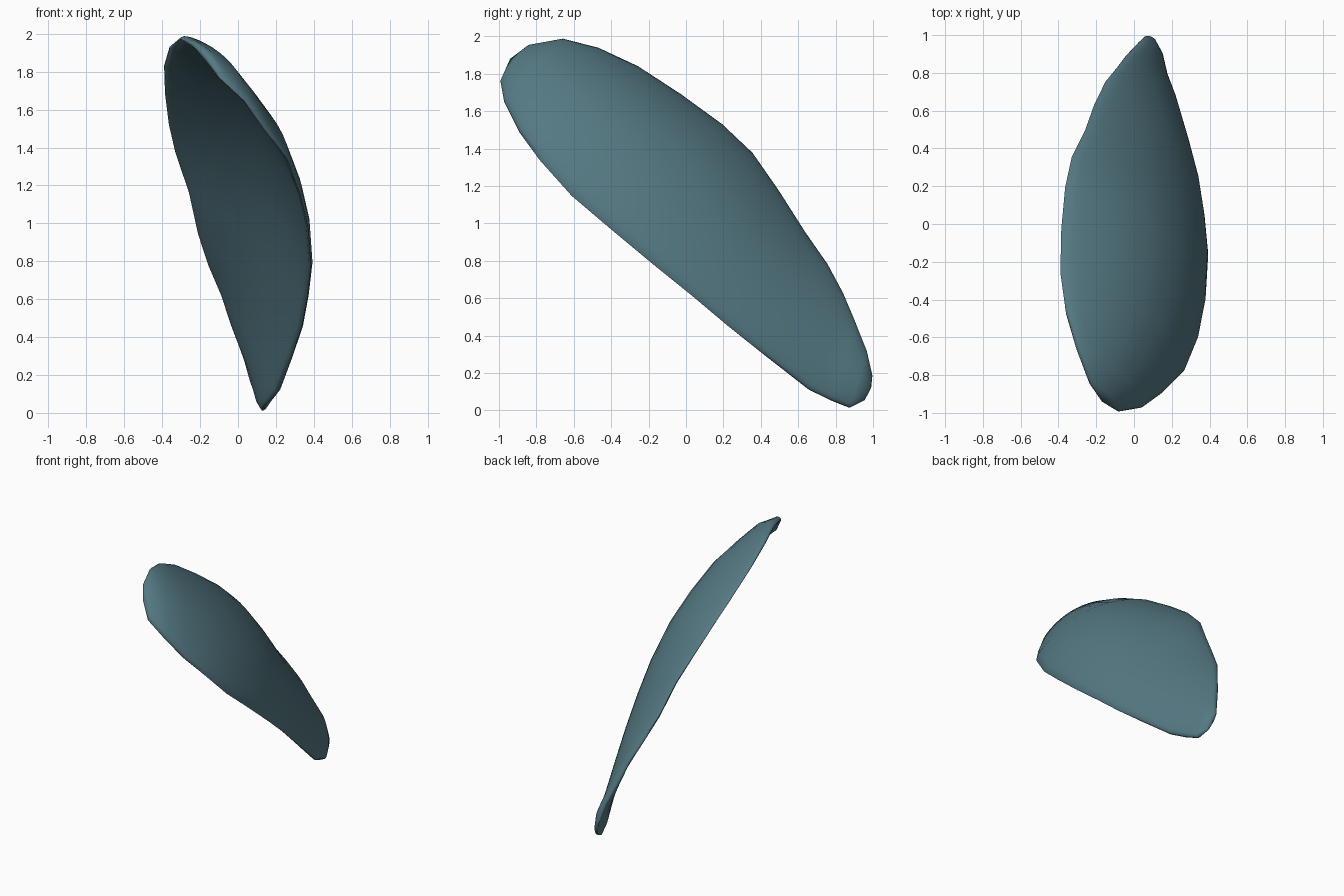
import bpy, bmesh, math
from mathutils import Vector

if "Cube" in bpy.data.objects:
    bpy.data.objects.remove(bpy.data.objects["Cube"])

# Paired stations along the two long rims of the curved leaf-like plate
low = [(-.17,-.94,1.88), (-.07,-1,1.75), (.05,-.98,1.64), (.16,-.9,1.48), (.27,-.79,1.33),
       (.34,-.62,1.14), (.38,-.42,.97), (.395,-.18,.77), (.375,.03,.6), (.345,.22,.44),
       (.29,.42,.28), (.22,.65,.1), (.17,.77,.04), (.14,.87,0), (.11,.95,.04), (.08,.99,.12)]
high = [(-.17,-.94,1.88), (-.24,-.83,1.96), (-.31,-.65,1.99), (-.37,-.46,1.94), (-.4,-.25,1.84),
        (-.395,-.02,1.69), (-.375,.2,1.53), (-.34,.36,1.38), (-.27,.5,1.18), (-.22,.64,.96),
        (-.16,.76,.79), (-.09,.84,.64), (-.04,.9,.5), (.03,.97,.33), (.06,1,.2), (.08,.99,.12)]
bulge = [0, .015, .055, .10, .135, .155, .155, .13, .10, .08, .06, .04, .03, .02, .01, 0]
THICK, INSET = .07, .015
low = [Vector(p) for p in low]
high = [Vector(p) for p in high]
mid = [(a + b) / 2 for a, b in zip(low, high)]
N, COLS = len(low), 16

bm = bmesh.new()


def section(i):
    """Closed ring with blunt rounded rims: outer skin low to high, inner skin back."""
    chord = high[i] - low[i]
    axis = mid[min(i + 1, N - 1)] - mid[max(i - 1, 0)]
    normal = axis.cross(chord).normalized() if chord.length > 0 else Vector()
    thick = THICK * min(1, chord.length / .4)
    start = low[i] + chord.normalized() * min(INSET, chord.length * .1)
    span = chord - 2 * (start - low[i])
    outer, inner = [], []
    for k in range(COLS + 1):
        s = (1 - math.cos(math.pi * k / COLS)) / 2
        f = max(0, math.sin(math.pi * s))
        f = 0 if k in (0, COLS) else f
        p = start + span * s + normal * bulge[i] * f ** .8
        half = normal * thick / 2 * f ** .3
        outer.append(p + half)
        inner.append(p - half)
    return [bm.verts.new(p) for p in outer + inner[-2:0:-1]]


# Skin the sections, then weld the two tips
rings = [section(i) for i in range(N)]
for a, b in zip(rings, rings[1:]):
    for k in range(len(a)):
        j = (k + 1) % len(a)
        bm.faces.new((a[k], a[j], b[j], b[k]))
bmesh.ops.remove_doubles(bm, verts=bm.verts, dist=.0005)
bmesh.ops.recalc_face_normals(bm, faces=bm.faces)

mesh = bpy.data.meshes.new("curved_plate")
bm.to_mesh(mesh)
bm.free()
plate = bpy.data.objects.new("curved_plate", mesh)
bpy.context.collection.objects.link(plate)

# Blue-grey finish, smooth faces
mat = bpy.data.materials.new("blue_grey")
mat.diffuse_color = (.09, .19, .225, 1)
mat.use_nodes = True
mat.node_tree.nodes["Principled BSDF"].inputs["Base Color"].default_value = mat.diffuse_color
mesh.materials.append(mat)
bpy.context.view_layer.objects.active = plate
plate.select_set(True)
bpy.ops.object.shade_smooth_by_angle(angle=math.radians(60))
